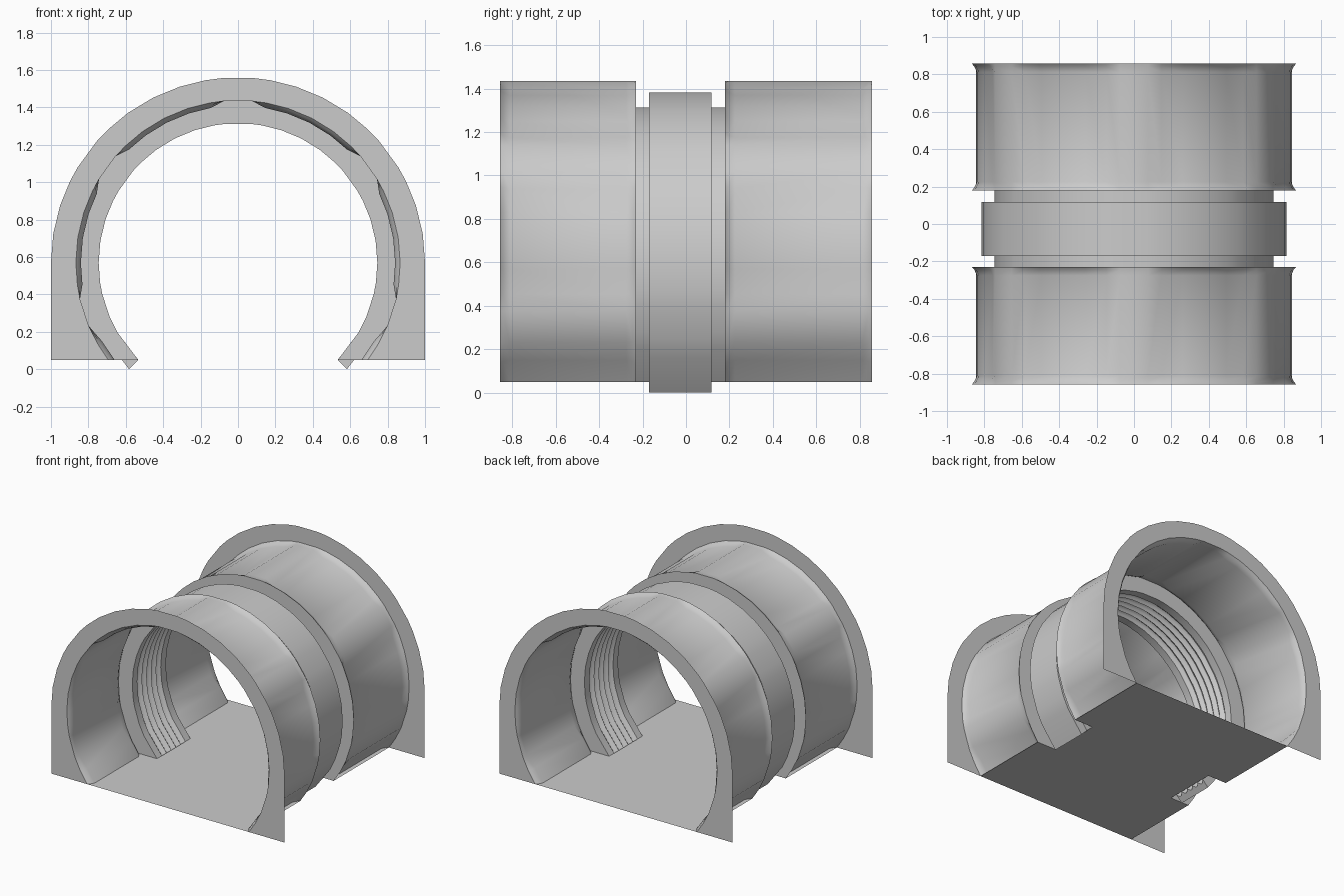
import bpy, bmesh
from math import sin, cos, acos, pi, radians, degrees

if "Cube" in bpy.data.objects:
    bpy.data.objects.remove(bpy.data.objects["Cube"])

CZ, FLOOR = 0.57, 0.05            # arch centre height, floor height
R_TUBE, R_NECK, R_BAND, DENT = 0.867, 0.745, 0.815, 0.027
Y_END, Y_NECK, Y_BAND = 0.857, (-0.23, 0.18), (-0.17, 0.118)
# angles from the crown down one side, last one is the cut-off
HALF = [5, 10, 18, 27, 36, 44, 49, 59, 64, 72, 81, 90, 98, 103, 113, 120]


def make(name, bm, smooth=True):
    bmesh.ops.recalc_face_normals(bm, faces=bm.faces)
    me = bpy.data.meshes.new(name)
    bm.to_mesh(me)
    bm.free()
    ob = bpy.data.objects.new(name, me)
    bpy.context.collection.objects.link(ob)
    if smooth:
        bpy.ops.object.select_all(action='DESELECT')
        ob.select_set(True)
        bpy.context.view_layer.objects.active = ob
        bpy.ops.object.shade_smooth_by_angle(angle=radians(35))
    return ob


def both_sides(end):
    half = HALF + [end]
    return [-a for a in reversed(half)] + half


def floor_angle(r):
    return degrees(acos((FLOOR - CZ) / r))


def polar(r, a, y):
    return (r * sin(radians(a)), y, CZ + r * cos(radians(a)))


def bridge(bm, rows, closed=False):
    n = len(rows)
    for i in range(n if closed else n - 1):
        p, q = rows[i], rows[(i + 1) % n]
        for j in range(len(p) - 1):
            bm.faces.new((p[j], p[j + 1], q[j + 1], q[j]))


def dent(a):
    # soft recessed panels every 54 degrees
    t = abs(a) % 54
    return min(1, max(0, (min(t, 54 - t) - 5) / 5))


def tube(name, y_end, y_neck, y_band):
    s = 1 if y_neck > y_end else -1
    stations = [(y_end, R_TUBE, 0), (y_end + s * .015, R_TUBE, .5),
                (y_end + s * .045, R_TUBE, 1), (y_neck - s * .045, R_TUBE, 1),
                (y_neck - s * .015, R_TUBE, .5), (y_neck, R_TUBE, 0),
                (y_neck, R_NECK, 0), (y_band, R_NECK, 0)]
    bm = bmesh.new()
    rows = []
    for y, r, k in stations:
        end = floor_angle(r - (DENT * k if r == R_TUBE else 0))
        rows.append([bm.verts.new(polar(r - DENT * k * dent(a), a, y))
                     for a in both_sides(end)])
    bridge(bm, rows)
    make(name, bm)


def end_plate(name, y):
    end = floor_angle(R_TUBE)
    bm = bmesh.new()
    inner, outer = [], []
    for a in both_sides(end):
        inner.append(bm.verts.new(polar(R_TUBE, a, y)))
        b = abs(a)
        x = sin(radians(b)) if b < 90 else 1
        z = CZ + .99 * cos(radians(b)) if b < 90 else CZ - (CZ - FLOOR) * (b - 90) / (end - 90)
        outer.append(bm.verts.new((x if a > 0 else -x, y, z)))
    bridge(bm, [inner, outer])
    make(name, bm, False)


# two tube halves with their necks, and the flat arch plates
tube("front_tube", -Y_END, Y_NECK[0], Y_BAND[0])
tube("rear_tube", Y_END, Y_NECK[1], Y_BAND[1])
end_plate("front_plate", -Y_END)
end_plate("rear_plate", Y_END)

# raised middle band, grooved on the inside and capped at its feet
y0, y1 = Y_BAND
profile = [(y0, R_NECK), (y0, R_BAND), (y1, R_BAND), (y1, R_NECK)]
GROOVES, STEPS = 5, 6
N = GROOVES * STEPS
for i in range(1, N):
    profile.append((y1 + (y0 - y1) * i / N, R_NECK + .025 * abs(sin(pi * i / STEPS))))
bm = bmesh.new()
foot = degrees(acos(-CZ / R_BAND))
rows = [[bm.verts.new(polar(r, a, y)) for a in both_sides(foot)] for y, r in profile]
bridge(bm, rows, closed=True)
bm.faces.new([r[0] for r in rows])
bm.faces.new([r[-1] for r in rows])
make("ribbed_band", bm)

# floor sheet, notched beside the neck
wide = R_TUBE * sin(radians(floor_angle(R_TUBE)))
narrow = R_NECK * sin(radians(floor_angle(R_NECK)))
bm = bmesh.new()
for ya, yb, w in ((-Y_END, Y_NECK[0], wide), (Y_NECK[0], Y_NECK[1], narrow), (Y_NECK[1], Y_END, wide)):
    bm.faces.new([bm.verts.new((x, y, FLOOR)) for x, y in ((-w, ya), (w, ya), (w, yb), (-w, yb))])
make("floor", bm, False)
